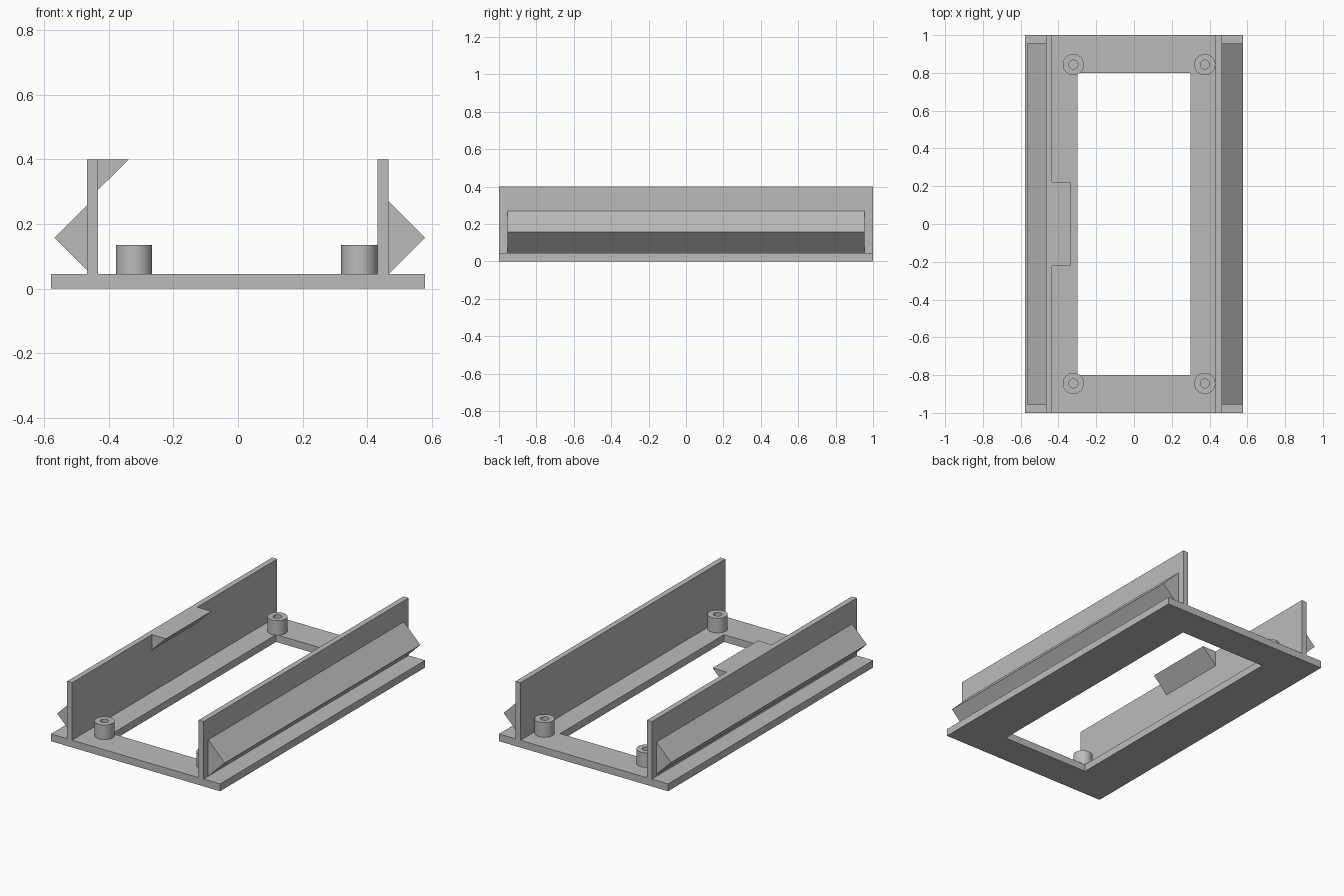
import bpy, bmesh, math

if "Cube" in bpy.data.objects:
    bpy.data.objects.remove(bpy.data.objects["Cube"])

grey = bpy.data.materials.new("plain grey")
grey.diffuse_color = (0.5, 0.5, 0.5, 1)
grey.use_nodes = True
grey.node_tree.nodes["Principled BSDF"].inputs["Base Color"].default_value = grey.diffuse_color


def finish(name, bm):
    """Turn a bmesh into a named grey object."""
    bmesh.ops.recalc_face_normals(bm, faces=bm.faces)
    mesh = bpy.data.meshes.new(name)
    bm.to_mesh(mesh)
    bm.free()
    mesh.materials.append(grey)
    obj = bpy.data.objects.new(name, mesh)
    bpy.context.collection.objects.link(obj)
    return obj


def prism(name, profile, half_length):
    """Extrude an (x, z) profile along y, centred on y = 0."""
    bm = bmesh.new()
    face = bm.faces.new([bm.verts.new((x, -half_length, z)) for x, z in profile])
    new = bmesh.ops.extrude_face_region(bm, geom=[face])["geom"]
    bmesh.ops.translate(bm, vec=(0, 2 * half_length, 0),
                        verts=[v for v in new if isinstance(v, bmesh.types.BMVert)])
    return finish(name, bm)


def tube(name, sections, corners):
    """Join closed loops of (x, y) points at given heights into a ring-shaped solid."""
    bm = bmesh.new()
    loops = [[bm.verts.new((x, y, z)) for x, y in pts] for pts, z in sections]
    for a, b in zip(loops, loops[1:] + loops[:1]):
        for i in range(corners):
            j = (i + 1) % corners
            bm.faces.new((a[i], a[j], b[j], b[i]))
    return finish(name, bm)


def rect(x, y):
    return [(-x, -y), (x, -y), (x, y), (-x, y)]


def circle(cx, cy, r, n):
    return [(cx + r * math.cos(2 * math.pi * i / n),
             cy + r * math.sin(2 * math.pi * i / n)) for i in range(n)]


BASE, TOP = 0.045, 0.40

# Base frame with a rectangular opening
outer, inner = rect(0.578, 1.0), rect(0.30, 0.80)
tube("base_frame", [(outer, 0), (outer, BASE), (inner, BASE), (inner, 0)], 4)

# Side walls
for name, x0, x1 in (("left_wall", -0.467, -0.433), ("right_wall", 0.431, 0.465)):
    prism(name, [(x0, BASE), (x1, BASE), (x1, TOP), (x0, TOP)], 1.0)

# Outer triangular rails
prism("left_rail", [(-0.467, 0.057), (-0.467, 0.257), (-0.567, 0.157)], 0.955)
prism("right_rail", [(0.465, BASE), (0.578, 0.157), (0.465, 0.27)], 0.955)

# Retaining clip on the inside of the left wall
prism("inner_clip", [(-0.433, 0.305), (-0.337, TOP), (-0.433, TOP)], 0.222)

# Screw posts with blind holes
N = 48
for side, x in (("left", -0.321), ("right", 0.375)):
    for end, y in (("front", -0.844), ("back", 0.844)):
        rim, hole = circle(x, y, 0.056, N), circle(x, y, 0.024, N)
        post = tube(f"{side}_{end}_post",
                    [(rim, BASE), (rim, 0.135), (hole, 0.135), (hole, BASE)], N)
        bpy.ops.object.select_all(action='DESELECT')
        post.select_set(True)
        bpy.context.view_layer.objects.active = post
        bpy.ops.object.shade_smooth_by_angle(angle=math.radians(30))
